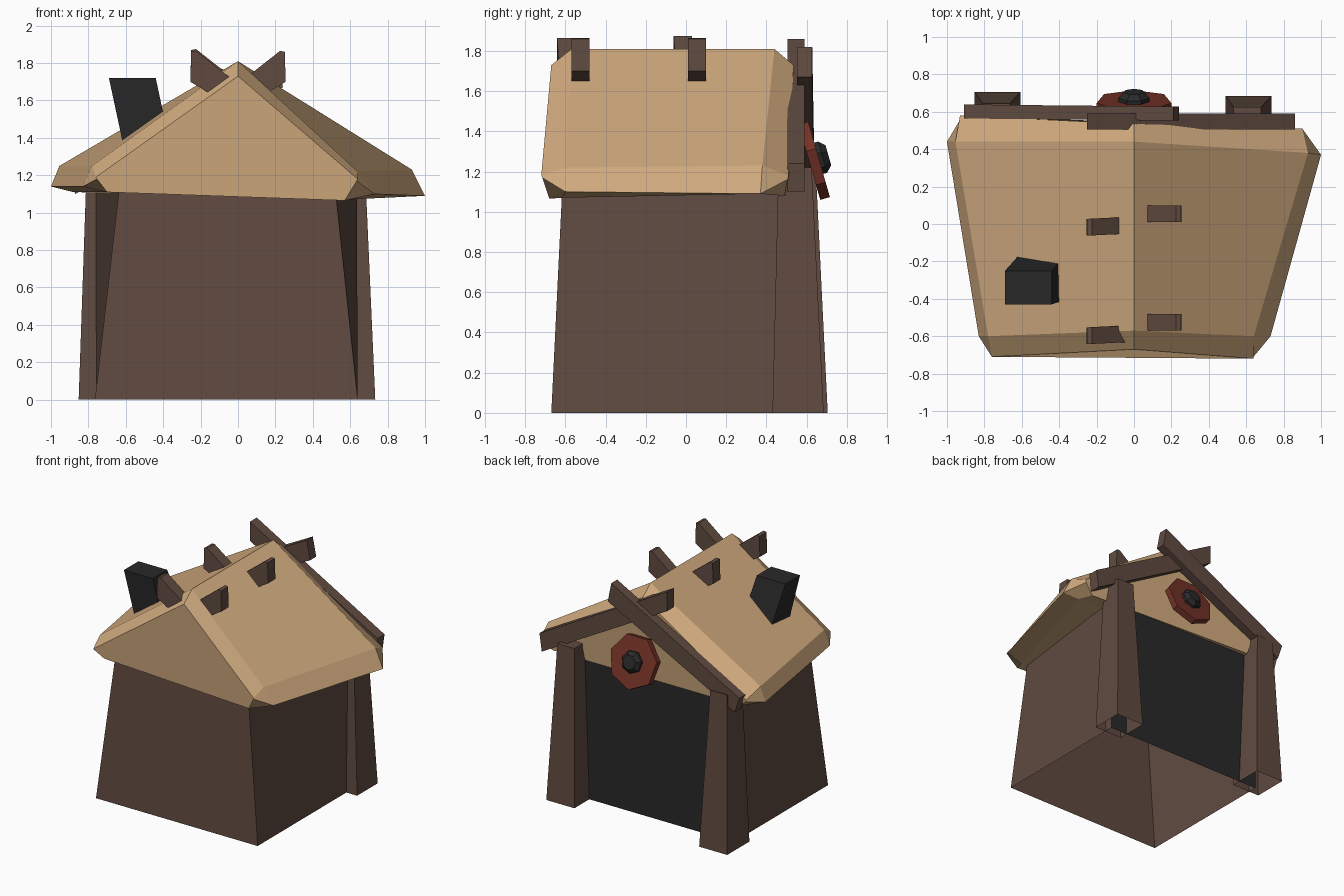
import bpy, bmesh, math
from mathutils import Matrix, Vector

if "Cube" in bpy.data.objects:
    bpy.data.objects.remove(bpy.data.objects["Cube"])


def material(name, color):
    m = bpy.data.materials.new(name)
    m.diffuse_color = (*color, 1)
    m.use_nodes = True
    m.node_tree.nodes["Principled BSDF"].inputs["Base Color"].default_value = m.diffuse_color
    return m


STRAW = material("straw", (0.62, 0.395, 0.205))
WOOD = material("brown wood", (0.117, 0.07, 0.052))
DARK = material("charcoal", (0.022, 0.022, 0.023))
RED = material("dark red", (0.17, 0.032, 0.02))


def loft(name, rings, mat, cap_start=True, cap_end=True):
    """Join equal-length rings of points with quads, optionally capping the ends."""
    bm = bmesh.new()
    loops = [[bm.verts.new(p) for p in ring] for ring in rings]
    n = len(rings[0])
    for a, b in zip(loops, loops[1:]):
        for i in range(n):
            j = (i + 1) % n
            bm.faces.new((a[i], a[j], b[j], b[i]))
    if cap_start:
        bm.faces.new(loops[0])
    if cap_end:
        bm.faces.new(loops[-1])
    bmesh.ops.recalc_face_normals(bm, faces=bm.faces)
    me = bpy.data.meshes.new(name)
    bm.to_mesh(me)
    bm.free()
    me.materials.append(mat)
    ob = bpy.data.objects.new(name, me)
    bpy.context.collection.objects.link(ob)
    return ob


def rect(x0, x1, y0, y1, z):
    return [(x0, y0, z), (x1, y0, z), (x1, y1, z), (x0, y1, z)]


def plank(name, profile, y0, y1, skew=0.0):
    """Extrude an x-z outline along y; skew shifts y with x."""
    loft(name, [[(x, y + skew * x, z) for x, z in profile] for y in (y0, y1)], WOOD)


# Walls: open underneath, front corners lean inward, back face is the dark doorway
walls = loft("walls", [
    rect(-0.765, 0.64, -0.67, 0.5, 0),
    [(-0.635, -0.615, 1.13), (0.52, -0.615, 1.13), (0.635, 0.5, 1.13), (-0.765, 0.5, 1.13)],
], WOOD, False, False)
walls.data.materials.append(DARK)
for p in walls.data.polygons:
    if p.center.y > 0.45:
        p.material_index = 1

# Roof: bevelled gable, rings run from front to back
roof_rings = [
    [(0, -0.67, 1.73), (-0.76, -0.71, 1.19), (-0.755, -0.705, 1.18),
     (-0.70, -0.66, 1.11), (0.57, -0.68, 1.065), (0.635, -0.715, 1.17), (0.64, -0.72, 1.18)],
    [(0, -0.57, 1.81), (-0.78, -0.6, 1.25), (-0.83, -0.6, 1.14),
     (-0.70, -0.6, 1.11), (0.58, -0.62, 1.07), (0.73, -0.6, 1.10), (0.64, -0.6, 1.22)],
    [(0, 0.44, 1.81), (-0.955, 0.44, 1.25), (-1, 0.44, 1.14),
     (-0.88, 0.44, 1.11), (0.85, 0.37, 1.09), (1, 0.37, 1.09), (0.93, 0.38, 1.23)],
    [(0, 0.535, 1.73), (-0.93, 0.58, 1.19), (-0.92, 0.575, 1.17),
     (-0.85, 0.54, 1.11), (0.82, 0.49, 1.08), (0.89, 0.505, 1.16), (0.9, 0.51, 1.18)],
]
loft("thatched_roof", roof_rings, STRAW)

# Doorway posts, tapered and open underneath
for name, cx, y1 in (("right_door_post", 0.612, 0.685), ("left_door_post", -0.73, 0.705)):
    loft(name, [rect(cx - 0.122, cx + 0.122, 0.43, y1, 0),
                rect(cx - 0.08, cx + 0.068, 0.46, y1 - 0.06, 1.22)], WOOD, False, True)

# Crossed beam ends poking out along the ridge
for name, side, y, dz in (("front_right", 1, -0.57, 0), ("front_left", -1, -0.63, 0),
                          ("middle_right", 1, 0.01, 0), ("middle_left", -1, -0.05, 0.01)):
    plank(name + "_beam_end",
          [(side * x, z + dz) for x, z in
           ((0.25, 1.86), (0.255, 1.70), (0.04, 1.57), (0.04, 1.72), (0.225, 1.865))],
          y, y + 0.09, 0.05 if side < 0 else 0)

# Long crossed boards over the back gable
plank("left_gable_board", [(0.21, 1.82), (0.24, 1.67), (-0.87, 1.10), (-0.91, 1.22)],
      0.555, 0.63, -0.01)
plank("right_gable_board", [(-0.25, 1.86), (-0.25, 1.71), (0.84, 1.10), (0.86, 1.24)],
      0.505, 0.59)

# Chimney leaning outward
loft("chimney", [rect(-0.60, -0.35, -0.40, -0.15, 1.30),
                 rect(-0.69, -0.44, -0.43, -0.25, 1.72)], DARK)

# Seven-sided round shield tilted over the doorway
tilt = Matrix.Translation((0, 0.64, 1.265)) @ Matrix.Rotation(math.radians(-90 + 16), 4, 'X')


def disc(radius, height):
    # local -y points up once tilted
    return [tilt @ Vector((radius * math.cos(a), radius * math.sin(a), height))
            for a in (math.pi / 2 + math.tau * i / 7 for i in range(7))]


loft("shield", [disc(0.205, -0.03), disc(0.205, 0.02)], RED)
loft("shield_boss", [disc(0.085, 0.01), disc(0.085, 0.04), disc(0.055, 0.07)], DARK)
